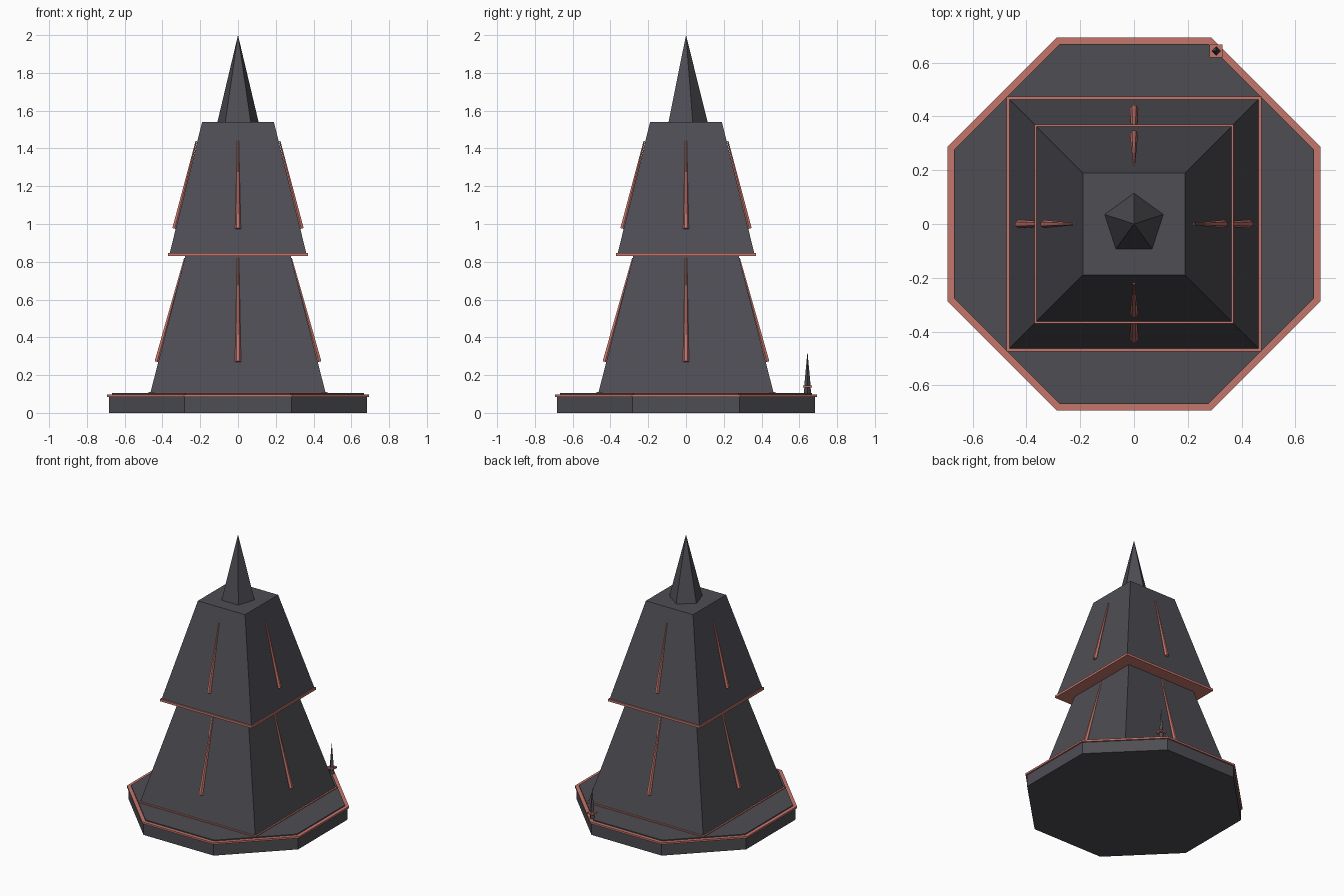
import bpy, math
from mathutils import Vector

if "Cube" in bpy.data.objects:
    bpy.data.objects.remove(bpy.data.objects["Cube"])


def material(name, rgb):
    m = bpy.data.materials.new(name)
    m.diffuse_color = (*rgb, 1)
    m.use_nodes = True
    m.node_tree.nodes["Principled BSDF"].inputs["Base Color"].default_value = m.diffuse_color
    return m


STONE = material("dark slate", (0.075, 0.075, 0.088))
RED = material("dusty red", (0.56, 0.18, 0.15))


def frustum(name, sides, r0, r1, z0, z1, mat, turn=0.0, at=(0, 0)):
    """Upright tapered prism; radii are corner radii."""
    make = bpy.ops.mesh.primitive_cone_add
    make(vertices=sides, radius1=r0, radius2=r1, depth=z1 - z0,
         location=(at[0], at[1], (z0 + z1) / 2), rotation=(0, 0, turn))
    ob = bpy.context.object
    ob.name = name
    ob.data.materials.append(mat)
    return ob


def strip(name, x0, z0, x1, z1, r0, r1, angle):
    """Tapered rib leaning along a tower face."""
    a = Vector((x0 * math.cos(angle), x0 * math.sin(angle), z0))
    b = Vector((x1 * math.cos(angle), x1 * math.sin(angle), z1))
    bpy.ops.mesh.primitive_cone_add(vertices=6, radius1=r0, radius2=r1,
                                    depth=(b - a).length, location=(a + b) / 2)
    ob = bpy.context.object
    ob.rotation_euler = (0, math.atan2(x1 - x0, z1 - z0), angle)
    ob.name = name
    ob.data.materials.append(RED)


S = math.sqrt(2)                      # square half width -> corner radius
O = 1 / math.cos(math.pi / 8)         # octagon half width -> corner radius
Q, E = math.pi / 4, math.pi / 8

# octagonal base with red rim
frustum("base", 8, 0.683 * O, 0.683 * O, 0, 0.086, STONE, E)
frustum("base_rim", 8, 0.693 * O, 0.693 * O, 0.085, 0.098, RED, E)
frustum("base_top", 8, 0.668 * O, 0.668 * O, 0.09, 0.105, STONE, E)

# two tapered tiers with red skirts
frustum("lower_skirt", 4, 0.473 * S, 0.473 * S, 0.10, 0.111, RED, Q)
frustum("lower_tier", 4, 0.464 * S, 0.278 * S, 0.105, 0.835, STONE, Q)
frustum("upper_skirt", 4, 0.37 * S, 0.37 * S, 0.83, 0.846, RED, Q)
frustum("upper_tier", 4, 0.363 * S, 0.19 * S, 0.84, 1.54, STONE, Q)

# five-sided spire, one corner pointing back
frustum("spire", 5, 0.115, 0, 1.538, 2.0, STONE, 0)

# ribs on the four faces of each tier
for i in range(4):
    ang = i * math.pi / 2
    strip("lower_rib", 0.428, 0.27, 0.281, 0.82, 0.016, 0.005, ang)
    strip("upper_rib", 0.335, 0.975, 0.221, 1.44, 0.015, 0.004, ang)

# small antenna at the back corner of the base
P = (0.305, 0.643)
frustum("antenna_foot", 4, 0.02, 0.016, 0.10, 0.14, STONE, 0, P)
frustum("antenna_collar", 4, 0.024 * S, 0.024 * S, 0.135, 0.146, RED, Q, P)
frustum("antenna_spike", 4, 0.017, 0.001, 0.143, 0.315, STONE, 0, P)
